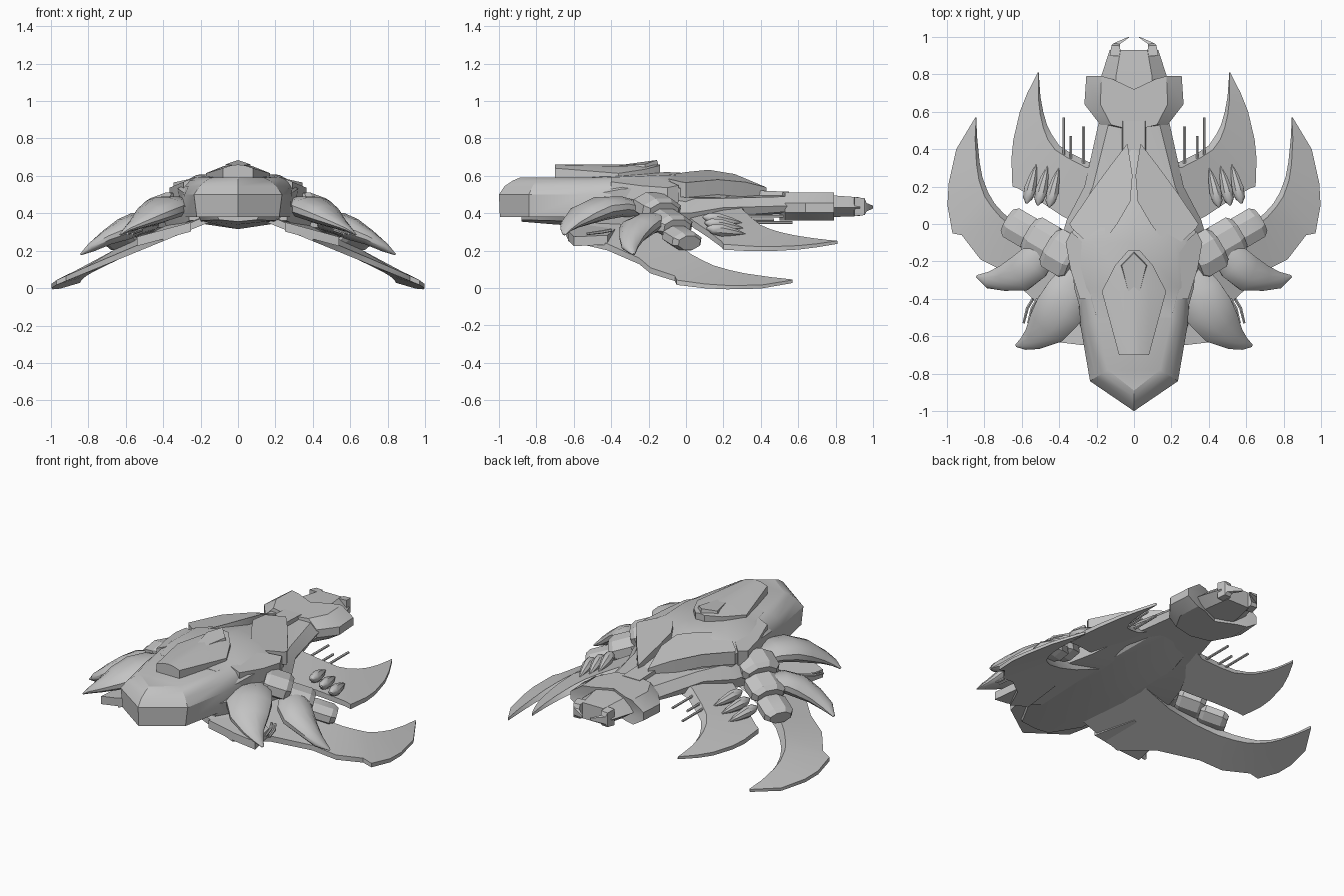
import bpy, bmesh, math
from mathutils import Vector

grey = bpy.data.materials.new("hull_grey")
grey.diffuse_color = (0.55, 0.55, 0.55, 1)


def loft(name, rings, mirror=False, angle=30):
    """Skin a list of closed rings and cap both ends."""
    bm = bmesh.new()
    vs = [[bm.verts.new(p) for p in r] for r in rings]
    n = len(vs[0])
    for a, b in zip(vs, vs[1:]):
        for i in range(n):
            j = (i + 1) % n
            bm.faces.new((a[i], a[j], b[j], b[i]))
    bm.faces.new(vs[0])
    bm.faces.new(vs[-1])
    bmesh.ops.remove_doubles(bm, verts=bm.verts, dist=0.0005)
    bmesh.ops.recalc_face_normals(bm, faces=bm.faces)
    me = bpy.data.meshes.new(name)
    bm.to_mesh(me)
    bm.free()
    me.materials.append(grey)
    ob = bpy.data.objects.new(name, me)
    bpy.context.collection.objects.link(ob)
    if mirror:
        ob.modifiers.new("mirror", "MIRROR")
    bpy.ops.object.select_all(action='DESELECT')
    ob.select_set(True)
    bpy.context.view_layer.objects.active = ob
    bpy.ops.object.shade_smooth_by_angle(angle=math.radians(angle))
    return ob


def sym(half):
    """Complete a half outline across x = 0."""
    return half + [(-x, b) for x, b in reversed(half) if abs(x) > 1e-4]


def along_y(name, sections, angle=30):
    """Symmetric body from (y, half cross-section in x, z) stations."""
    return loft(name, [[(x, y, z) for x, z in sym(h)] for y, h in sections], False, angle)


def stack(name, levels, angle=30):
    """Symmetric body from (z, half outline in x, y) levels."""
    return loft(name, [[(x, y, z) for x, y in sym(h)] for z, h in levels], False, angle)


def plate(name, outline, ztop, thick):
    """Mirrored panel whose top follows ztop(x, y)."""
    return loft(name, [[(x, y, ztop(x, y) - d) for x, y in outline] for d in (thick, 0)], True)


def limb(name, path, flat=0.7, sides=12, angle=40):
    """Mirrored round limb from (x, y, z, radius) stations."""
    pts = [Vector(p[:3]) for p in path]
    rings = []
    for i, p in enumerate(path):
        d = (pts[min(i + 1, len(pts) - 1)] - pts[max(i - 1, 0)]).normalized()
        s = d.cross(Vector((0, 0, 1))).normalized()
        u = s.cross(d)
        rings.append([pts[i] + p[3] * (s * math.cos(t) + u * flat * math.sin(t))
                      for t in [2 * math.pi * (k + 0.5) / sides for k in range(sides)]])
    return loft(name, rings, True, angle)


def wing(name, inner, outer, z0, thick, drop):
    """Mirrored crescent blade on a drooping plane, thick along its inner edge."""
    rings = []
    n = len(inner)
    for i, ((ax, ay), (bx, by)) in enumerate(zip(inner, outer)):
        f = 1 - 0.8 * i / (n - 1)
        za, zb = (z0 - 0.41 * (x - 0.17) - drop * max(0, y) for x, y in ((ax, ay), (bx, by)))
        k = 0.1
        rings.append([(ax, ay, za), (ax + (bx - ax) * k, ay + (by - ay) * k, za + (zb - za) * k + thick * f),
                      (bx, by, zb + 0.01 + 0.03 * f), (bx, by, zb)])
    return loft(name, rings, True)


# Nose: faceted prow with a rounded upper rim
stack("nose", [
    (0.38, [(0, -0.995), (0.22, -0.84), (0.28, -0.55), (0.30, -0.36), (0, -0.36)]),
    (0.50, [(0, -1.0), (0.235, -0.84), (0.285, -0.55), (0.30, -0.36), (0, -0.36)]),
    (0.545, [(0, -0.97), (0.205, -0.82), (0.265, -0.54), (0.285, -0.36), (0, -0.36)]),
    (0.575, [(0, -0.925), (0.17, -0.80), (0.235, -0.52), (0.265, -0.36), (0, -0.36)]),
    (0.59, [(0, -0.89), (0.14, -0.78), (0.20, -0.50), (0.24, -0.36), (0, -0.36)])], 25)

# Belly keel
along_y("belly", [
    (-0.88, [(0, 0.355), (0.10, 0.365), (0.12, 0.40), (0, 0.40)]),
    (-0.70, [(0, 0.34), (0.20, 0.36), (0.22, 0.42), (0, 0.42)]),
    (-0.30, [(0, 0.315), (0.20, 0.345), (0.30, 0.42), (0, 0.42)]),
    (0.10, [(0, 0.33), (0.18, 0.355), (0.25, 0.42), (0, 0.42)]),
    (0.40, [(0, 0.40), (0.12, 0.405), (0.18, 0.44), (0, 0.44)])])

# Lower hull, running back into the tail neck
along_y("lower_hull", [
    (-0.60, [(0, 0.37), (0.26, 0.36), (0.27, 0.44), (0.22, 0.48), (0, 0.48)]),
    (-0.38, [(0, 0.36), (0.32, 0.33), (0.34, 0.42), (0.29, 0.48), (0, 0.50)]),
    (-0.15, [(0, 0.36), (0.38, 0.32), (0.41, 0.40), (0.34, 0.49), (0, 0.52)]),
    (0.02, [(0, 0.37), (0.33, 0.33), (0.36, 0.40), (0.30, 0.48), (0, 0.52)]),
    (0.20, [(0, 0.38), (0.25, 0.38), (0.265, 0.43), (0.22, 0.48), (0, 0.51)]),
    (0.56, [(0, 0.40), (0.16, 0.41), (0.185, 0.44), (0.13, 0.49), (0, 0.50)])])

# Upper hull shell
along_y("upper_hull", [
    (-0.50, [(0, 0.46), (0.26, 0.46), (0.275, 0.50), (0.20, 0.59), (0, 0.60)]),
    (-0.34, [(0, 0.46), (0.31, 0.46), (0.32, 0.53), (0.24, 0.595), (0, 0.61)]),
    (-0.10, [(0, 0.46), (0.335, 0.46), (0.34, 0.54), (0.22, 0.605), (0, 0.62)]),
    (0.00, [(0, 0.46), (0.32, 0.46), (0.32, 0.53), (0.14, 0.595), (0, 0.615)]),
    (0.20, [(0, 0.47), (0.19, 0.47), (0.19, 0.52), (0.06, 0.57), (0, 0.575)]),
    (0.40, [(0, 0.48), (0.04, 0.48), (0.04, 0.50), (0.015, 0.52), (0, 0.52)])])

# Swept shield panels over the rear of the shell
plate("shield_panel", [(0.035, 0.43), (0.12, 0.32), (0.23, 0.17), (0.345, 0.0), (0.33, -0.025),
                       (0.20, -0.145), (0.09, 0.0), (0.02, 0.12), (0.008, 0.26)],
      lambda x, y: 0.64 - 0.22 * x - 0.65 * max(0, y - 0.05) ** 2, 0.08)
# Sloping flank panels beside the shell
plate("flank_panel", [(0.21, -0.16), (0.335, -0.04), (0.365, -0.10), (0.34, -0.24), (0.29, -0.40), (0.23, -0.40)],
      lambda x, y: 0.69 - 0.42 * x, 0.09)

# Raised dorsal deck, ridged along the centre, with cockpit
along_y("dorsal_deck", [(y, [(0, 0.57), (w, 0.57), (w, 0.665 - 0.3 * w), (w * 0.45, 0.66 - 0.05 * w), (0, 0.66)])
                        for y, w in ((-0.70, 0.08), (-0.36, 0.172), (-0.22, 0.10), (-0.14, 0.03))])
loft("cockpit", [[(x, y, 0.63) for x, y in sym([(0, -0.40), (0.035, -0.37), (0.075, -0.22), (0, -0.14)])],
                 [(x, y, 0.683 + 0.1 * (y + 0.17) - 0.25 * abs(x)) for x, y in
                  sym([(0, -0.40), (0.03, -0.365), (0.065, -0.22), (0, -0.155)])]])

# Tail: spine block, wide collar, tapering tail cone and end prongs
along_y("tail_spine", [(y, [(0, 0.45), (0.07, 0.45), (0.06, z), (0, z)]) for y, z in ((0.30, 0.525), (0.55, 0.515))])
stack("tail_collar", [(z, [(0, 0.50), (0.18 * k, 0.53), (0.265 * k, 0.64), (0.255 * k, 0.79), (0.17 * k, 0.775), (0, 0.72)])
                      for z, k in ((0.36, 0.72), (0.405, 1), (0.455, 1), (0.512, 0.68))])
along_y("tail_cone", [(y, [(0, b), (w * 0.6, b), (w, 0.43), (w * 0.55, t), (0, t)])
                      for y, w, b, t in ((0.66, 0.185, 0.38, 0.50), (0.79, 0.175, 0.38, 0.495),
                                         (0.93, 0.13, 0.385, 0.485))])
loft("tail_prong", [[(x, y, b), (x, y, t), (x - w, y - 0.003, t), (x - w, y - 0.003, b)] for x, y, w, b, t in
                    ((0.13, 0.90, 0.06, 0.385, 0.487), (0.12, 0.955, 0.045, 0.39, 0.48),
                     (0.11, 0.965, 0.035, 0.41, 0.455), (0.03, 1.0, 0.005, 0.425, 0.44))], True)

# Large lower blades and smaller rear blades
wing("lower_blade",
     [(0.08, -0.10), (0.35, -0.10), (0.50, -0.06), (0.63, 0.0), (0.70, 0.06), (0.745, 0.11), (0.78, 0.17),
      (0.81, 0.25), (0.825, 0.33), (0.838, 0.46), (0.843, 0.57)],
     [(0.10, -0.64), (0.40, -0.63), (0.52, -0.42), (0.70, -0.25), (0.82, -0.19), (0.92, -0.06), (0.97, -0.05),
      (0.997, 0.10), (0.99, 0.22), (0.95, 0.40), (0.848, 0.57)], 0.345, 0.085, 0.07)
wing("rear_blade",
     [(0.08, 0.35), (0.24, 0.33), (0.34, 0.38), (0.40, 0.42), (0.44, 0.48), (0.465, 0.53), (0.485, 0.60),
      (0.50, 0.68), (0.505, 0.75), (0.509, 0.81)],
     [(0.10, -0.10), (0.38, 0.04), (0.50, 0.12), (0.62, 0.19), (0.65, 0.20), (0.655, 0.35), (0.645, 0.45),
      (0.61, 0.60), (0.57, 0.70), (0.514, 0.81)], 0.41, 0.065, 0.04)
# Flat lower plate under the front claws
plate("claw_underplate", [(0.25, -0.65), (0.42, -0.63), (0.54, -0.60), (0.51, -0.42), (0.30, -0.35)],
      lambda x, y: 0.42 - 0.27 * x, 0.05)

# Curved claws
limb("front_claw", [(0.30, -0.26, 0.42, 0.09), (0.35, -0.36, 0.435, 0.12), (0.40, -0.46, 0.425, 0.135),
                    (0.465, -0.55, 0.39, 0.115), (0.54, -0.615, 0.345, 0.065), (0.59, -0.64, 0.315, 0.035),
                    (0.63, -0.65, 0.285, 0.008)], 0.48)
limb("side_claw", [(0.48, -0.14, 0.35, 0.08), (0.54, -0.21, 0.345, 0.10), (0.61, -0.265, 0.315, 0.10),
                   (0.70, -0.29, 0.27, 0.07), (0.78, -0.30, 0.22, 0.045), (0.84, -0.28, 0.18, 0.008)], 0.6)

# Segmented pods stepping outward and down
for name, c, r in (("inner_pod", (0.39, -0.155, 0.43), 0.125), ("middle_pod", (0.495, -0.085, 0.345), 0.115),
                   ("outer_pod", (0.61, -0.02, 0.265), 0.095)):
    path = [(c[0] + 0.82 * t, c[1] + 0.48 * t, c[2] - 0.3 * t, r * k)
            for t, k in ((-0.085, 0.8), (-0.06, 1), (0.05, 1), (0.08, 0.75))]
    limb(name, path, 0.58, 8, 25)

# Teardrop pods on the rear blades
for i in range(3):
    x, y, z = 0.43 + 0.06 * i, 0.19 + 0.01 * i, 0.365 - 0.03 * i
    limb("teardrop_pod", [(x + 0.25 * t, y - t, z + 0.15 * t, r) for t, r in
                          ((-0.11, 0.003), (-0.05, 0.022), (0.02, 0.034), (0.07, 0.028), (0.10, 0.006))], 1.0, 8)

# Thin barrels behind the rear blades and beside the front claws
for x, y0, y1, z in ((0.375, 0.33, 0.57, 0.35), (0.338, 0.33, 0.47, 0.365), (0.27, 0.30, 0.52, 0.385)):
    limb("rear_barrel", [(x, y0, z, 0.008), (x, y1, z, 0.008)], 1.0, 6)
for x in (0.545, 0.57):
    limb("front_barrel", [(x - 0.03, -0.40, 0.31, 0.009), (x, -0.45, 0.30, 0.009), (x + 0.02, -0.53, 0.29, 0.007)], 1.0, 6)
